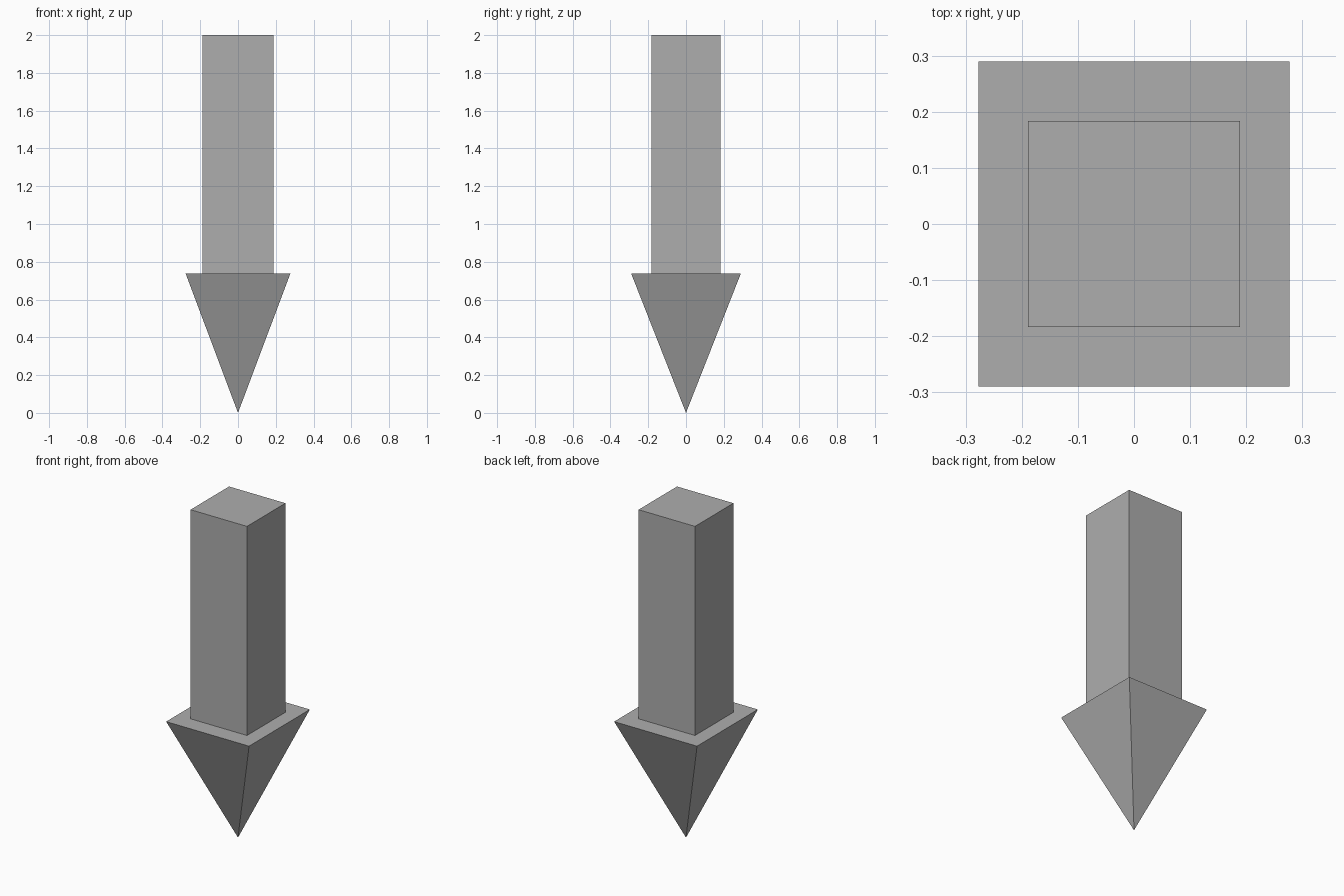
import bpy
import bmesh

if "Cube" in bpy.data.objects:
    bpy.data.objects.remove(bpy.data.objects["Cube"])

HEAD_TOP = 0.737

# Dark grey for the whole arrow
grey = bpy.data.materials.new("dark_grey")
grey.diffuse_color = (0.42, 0.42, 0.42, 1)
grey.use_nodes = True
grey.node_tree.nodes["Principled BSDF"].inputs["Base Color"].default_value = grey.diffuse_color


def add_object(name, bm):
    bmesh.ops.recalc_face_normals(bm, faces=bm.faces)
    mesh = bpy.data.meshes.new(name)
    bm.to_mesh(mesh)
    bm.free()
    mesh.materials.append(grey)
    obj = bpy.data.objects.new(name, mesh)
    bpy.context.collection.objects.link(obj)
    return obj


# Shaft: square post rising from the arrow head
bm = bmesh.new()
bmesh.ops.create_cube(bm, size=1)
bmesh.ops.scale(bm, vec=(0.377, 0.367, 2 - HEAD_TOP), verts=bm.verts)
bmesh.ops.translate(bm, vec=(0, 0, (2 + HEAD_TOP) / 2), verts=bm.verts)
add_object("arrow_shaft", bm)

# Head: four-sided pyramid pointing down, its flat base under the shaft
bm = bmesh.new()
base = [bm.verts.new((x * 0.277, y * 0.29, HEAD_TOP))
        for x, y in ((-1, -1), (1, -1), (1, 1), (-1, 1))]
tip = bm.verts.new((0, 0, 0))
bm.faces.new(base)
for i in range(4):
    bm.faces.new((base[i], tip, base[(i + 1) % 4]))
add_object("arrow_head", bm)
